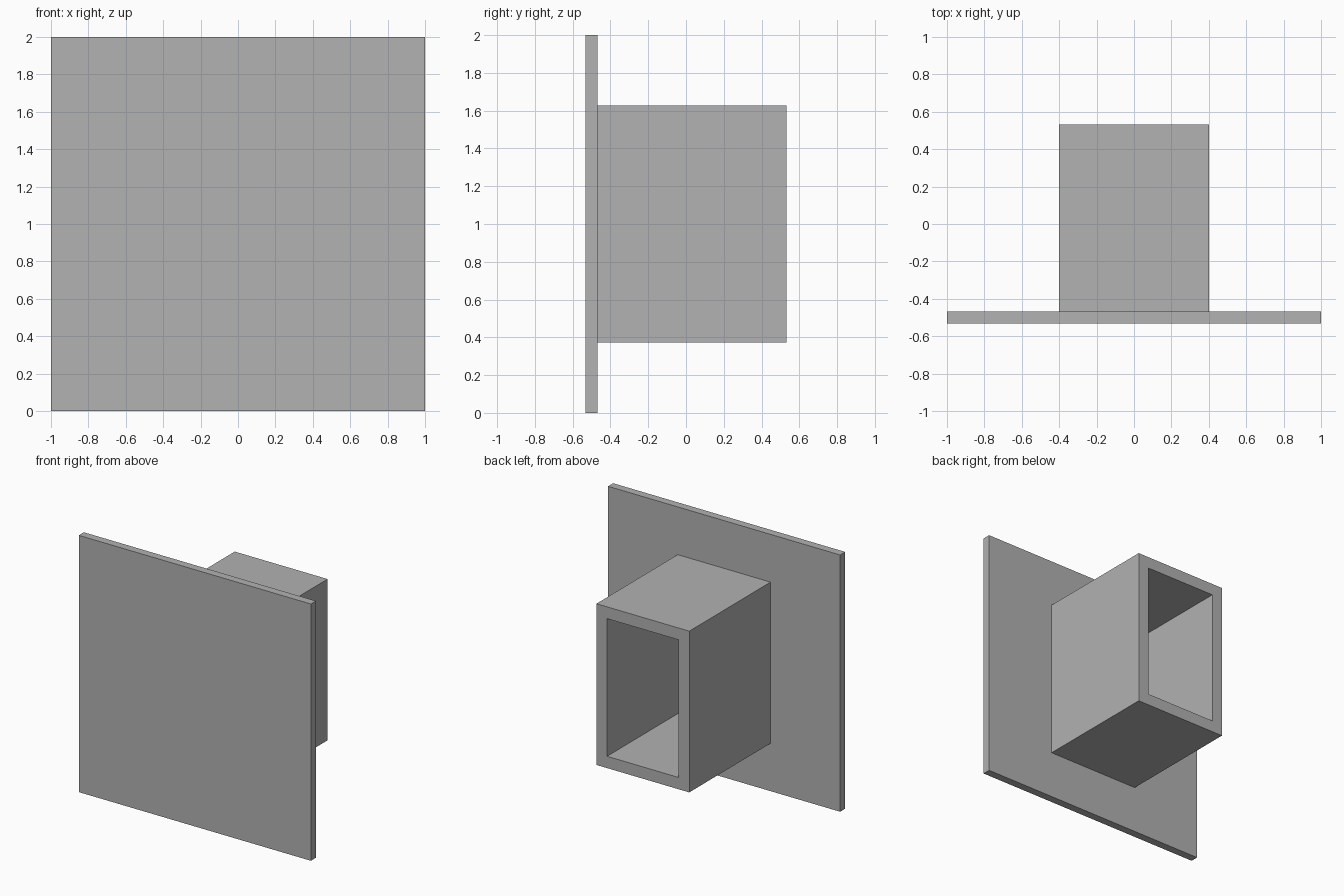
import bpy
import bmesh
from mathutils import Matrix, Vector

cube = bpy.data.objects.get("Cube")
if cube:
    bpy.data.objects.remove(cube, do_unlink=True)

# Single grey material
GREY = (0.445, 0.445, 0.445, 1.0)
grey = bpy.data.materials.new("plain grey")
grey.use_nodes = True
grey.diffuse_color = GREY
grey.node_tree.nodes["Principled BSDF"].inputs["Base Color"].default_value = GREY

# Shared dimensions
PLATE_T = 0.0625
TUBE_LEN = 1.0
TUBE_W, TUBE_H, WALL = 0.8, 1.256, 0.092
FRONT_Y = -(PLATE_T + TUBE_LEN) / 2
MID_Z = 1.0


def box_mesh(size, centre):
    bm = bmesh.new()
    placement = Matrix.Translation(centre) @ Matrix.Diagonal((*size, 1))
    bmesh.ops.create_cube(bm, size=1, matrix=placement)
    return bm


def finish(bm, name):
    mesh = bpy.data.meshes.new(name)
    bm.to_mesh(mesh)
    bm.free()
    mesh.materials.append(grey)
    obj = bpy.data.objects.new(name, mesh)
    bpy.context.collection.objects.link(obj)
    return obj


# Square front plate
plate = box_mesh((2, PLATE_T, 2), (0, FRONT_Y + PLATE_T / 2, MID_Z))
finish(plate, "front_plate")

# Rectangular tube: inset the rear end, then open the bore through to the plate
tube = box_mesh((TUBE_W, TUBE_LEN, TUBE_H), (0, PLATE_T / 2, MID_Z))
ends = [f for f in tube.faces if abs(f.normal.y) > 0.9]
rear = max(ends, key=lambda f: f.normal.y)
bmesh.ops.inset_region(tube, faces=[rear], thickness=WALL, use_even_offset=True)
bore = bmesh.ops.extrude_discrete_faces(tube, faces=[rear])["faces"]
bmesh.ops.translate(tube, verts=bore[0].verts, vec=Vector((0, -TUBE_LEN, 0)))

# The plate closes the bore, so the tube needs no faces against it
hidden = [f for f in tube.faces
          if all(v.co.y < FRONT_Y + PLATE_T + 0.001 for v in f.verts)]
bmesh.ops.delete(tube, geom=hidden, context="FACES")
finish(tube, "rear_tube")
